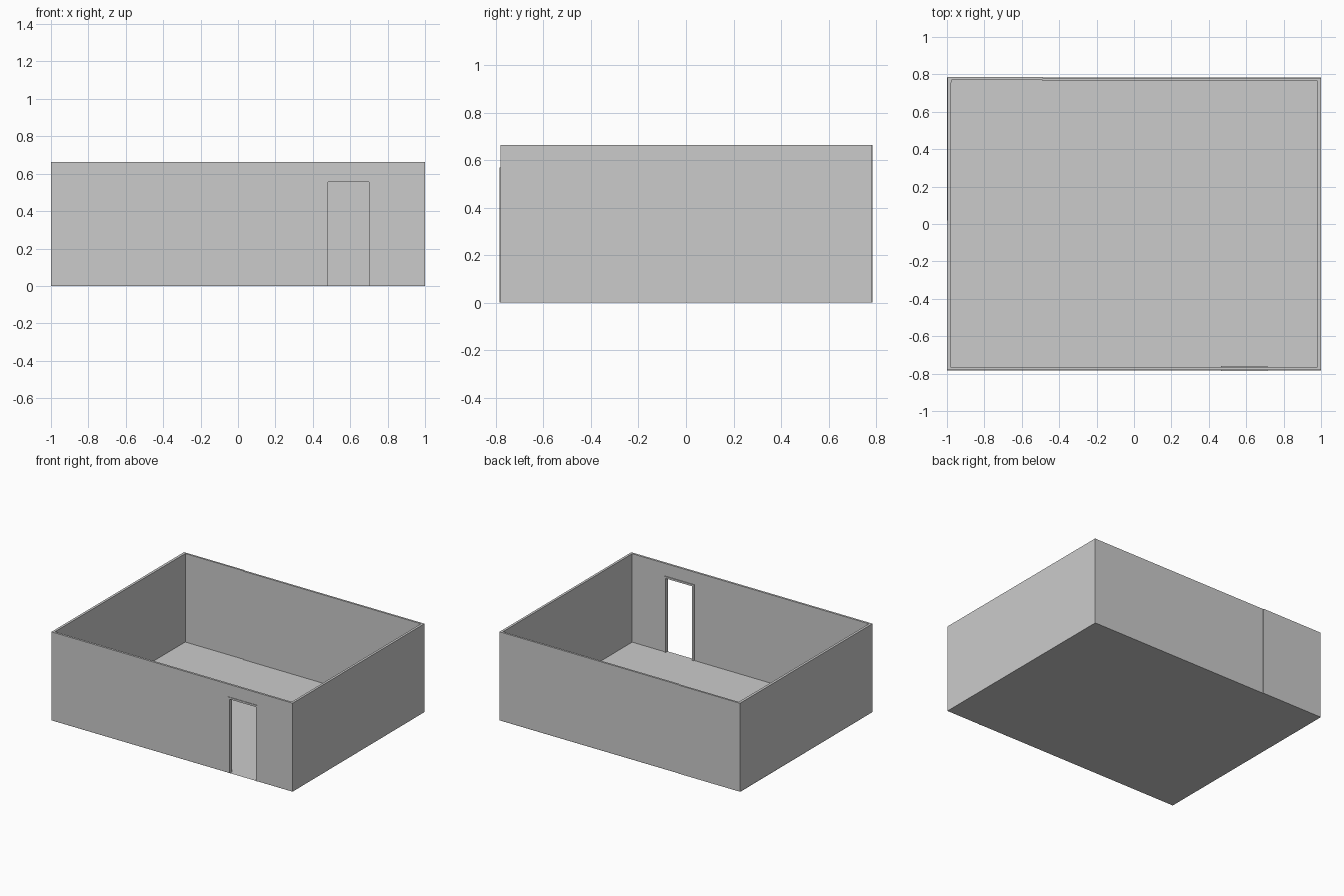
import bpy, bmesh

if "Cube" in bpy.data.objects:
    bpy.data.objects.remove(bpy.data.objects["Cube"])

H = 0.663      # wall height
DOOR = (0.48, 0.70, 0.555)


def prism(name, outline, axis, a, b):
    """Extrude a 2D outline along 'z' (outline in xy) or 'y' (outline in xz)."""
    bm = bmesh.new()
    put = (lambda p: (p[0], p[1], a)) if axis == 'z' else (lambda p: (p[0], a, p[1]))
    face = bm.faces.new([bm.verts.new(put(p)) for p in outline])
    new = bmesh.ops.extrude_face_region(bm, geom=[face])['geom']
    offset = (0, 0, b - a) if axis == 'z' else (0, b - a, 0)
    bmesh.ops.translate(bm, vec=offset,
                        verts=[v for v in new if isinstance(v, bmesh.types.BMVert)])
    bmesh.ops.recalc_face_normals(bm, faces=bm.faces)
    mesh = bpy.data.meshes.new(name)
    bm.to_mesh(mesh)
    bm.free()
    obj = bpy.data.objects.new(name, mesh)
    bpy.context.collection.objects.link(obj)
    return obj


def doorway(x0, x1, top, grow, outer_x0, outer_x1, outer_top):
    """Upside-down U outline around the door opening."""
    return [(outer_x0, 0), (x0 - grow, 0), (x0 - grow, top + grow), (x1 + grow, top + grow),
            (x1 + grow, 0), (outer_x1, 0), (outer_x1, outer_top), (outer_x0, outer_top)]


# Floor sheet
bpy.ops.mesh.primitive_plane_add(size=2, location=(0, 0, 0))
floor = bpy.context.object
floor.name = floor.data.name = "floor"
floor.scale = (1, 0.782, 1)

# Side walls and back wall, whose left section steps out slightly
prism("right_wall", [(0.982, -0.781), (1, -0.781), (1, 0.781), (0.982, 0.781)], 'z', 0, H)
prism("left_wall", [(-1, -0.781), (-0.982, -0.781), (-0.977, 0.781), (-0.997, 0.781)], 'z', 0, H)
prism("back_wall", [(-0.998, 0.785), (-0.998, 0.771), (-0.49, 0.771), (-0.49, 0.765),
                    (0.99, 0.765), (0.99, 0.78), (-0.49, 0.78), (-0.49, 0.785)], 'z', 0, H)

# Front wall with the door opening
prism("front_wall", doorway(*DOOR, 0.005, -0.99, 0.99, H), 'y', -0.781, -0.765)

# Door casing, slightly proud of the wall on both faces
prism("door_frame", doorway(*DOOR, 0, 0.466, 0.714, 0.569), 'y', -0.785, -0.759)
